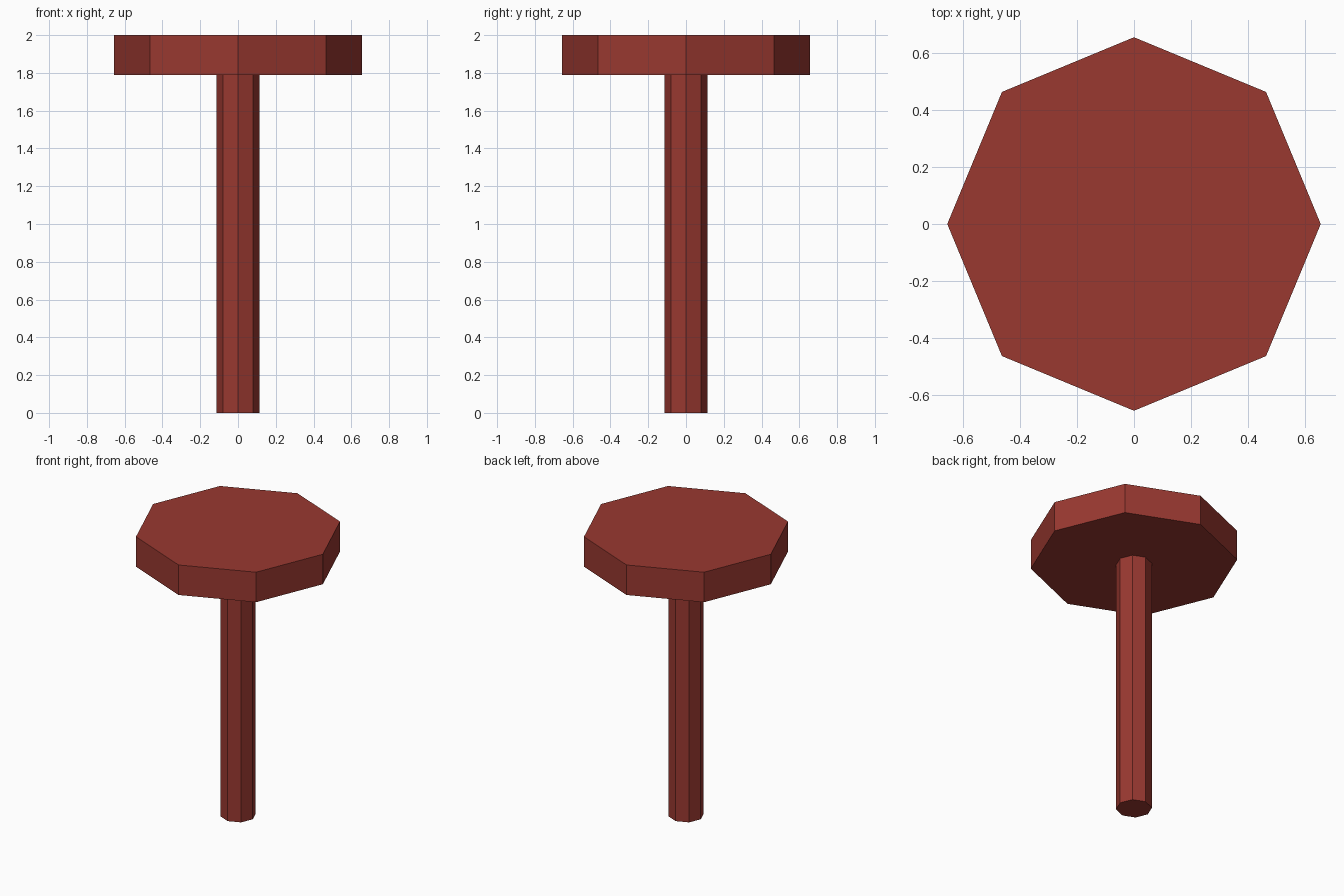
import bpy

if "Cube" in bpy.data.objects:
    bpy.data.objects.remove(bpy.data.objects["Cube"])

# Single flat colour
red = bpy.data.materials.new("dark_red")
red.diffuse_color = (0.319, 0.040, 0.030, 1)
red.use_nodes = True
red.node_tree.nodes["Principled BSDF"].inputs["Base Color"].default_value = red.diffuse_color


def octagon_prism(name, radius, z0, z1):
    """Eight-sided prism with corners on the x and y axes."""
    bpy.ops.mesh.primitive_cylinder_add(
        vertices=8, radius=radius, depth=z1 - z0, location=(0, 0, (z0 + z1) / 2))
    obj = bpy.context.object
    obj.name = name
    obj.data.materials.append(red)
    return obj


# Slim stem and wide flat head
octagon_prism("stem", 0.114, 0.0, 1.79)
octagon_prism("head", 0.657, 1.79, 2.0)
